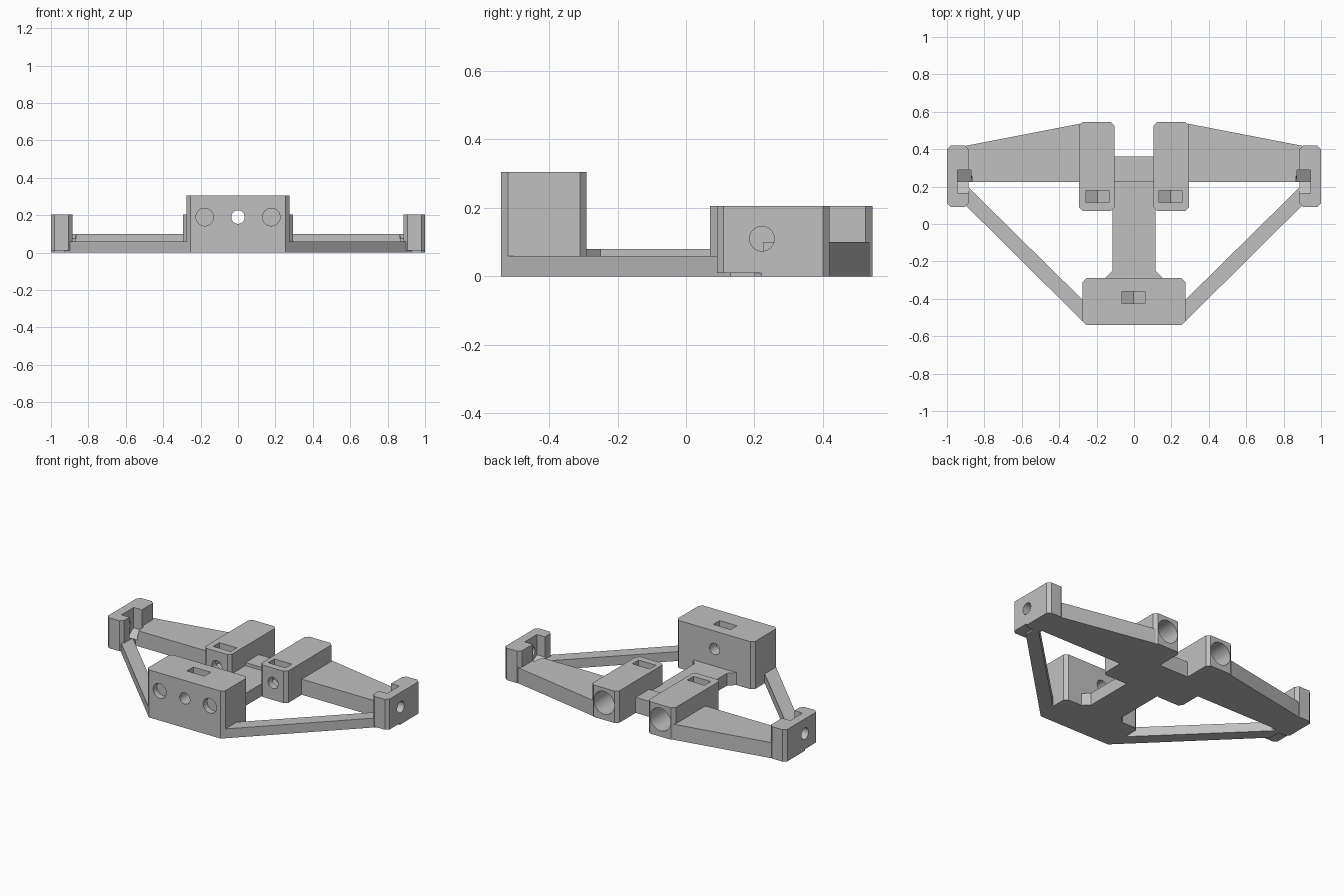
import bpy, bmesh, math
from mathutils import Vector

if "Cube" in bpy.data.objects:
    bpy.data.objects.remove(bpy.data.objects["Cube"])

grey = bpy.data.materials.new("mid_grey")
grey.diffuse_color = (0.53, 0.53, 0.53, 1)
grey.use_nodes = True
grey.node_tree.nodes["Principled BSDF"].inputs["Base Color"].default_value = grey.diffuse_color


def prism(name, outline, lo, hi, axis="z"):
    """Extrude a 2D outline along an axis."""
    def place(a, b, c):
        return {"z": (a, b, c), "y": (a, c, b), "x": (c, a, b)}[axis]
    bm = bmesh.new()
    face = bm.faces.new([bm.verts.new(place(a, b, lo)) for a, b in outline])
    ext = bmesh.ops.extrude_face_region(bm, geom=[face])
    shift = Vector(place(0, 0, hi - lo))
    bmesh.ops.translate(bm, vec=shift,
                        verts=[v for v in ext["geom"] if isinstance(v, bmesh.types.BMVert)])
    bmesh.ops.recalc_face_normals(bm, faces=bm.faces)
    mesh = bpy.data.meshes.new(name)
    bm.to_mesh(mesh)
    bm.free()
    mesh.materials.append(grey)
    ob = bpy.data.objects.new(name, mesh)
    bpy.context.collection.objects.link(ob)
    return ob


def rect(x0, x1, y0, y1, c=0.0):
    """Rectangle outline with optional chamfered corners."""
    if not c:
        return [(x0, y0), (x1, y0), (x1, y1), (x0, y1)]
    return [(x0 + c, y0), (x1 - c, y0), (x1, y0 + c), (x1, y1 - c),
            (x1 - c, y1), (x0 + c, y1), (x0, y1 - c), (x0, y0 + c)]


def hole(a, b, r, lo, hi, axis):
    pts = [(a + r * math.cos(t * math.tau / 40), b + r * math.sin(t * math.tau / 40))
           for t in range(40)]
    return prism("hole_cutter", pts, lo, hi, axis)


def nut_slot(a, c, lo, hi, axis, half=0.062):
    """Slot open at the top with a V floor that seats a hex nut."""
    d = half / math.sqrt(3)
    pts = [(a - half, 0.5), (a - half, c - d), (a, c - 2 * d), (a + half, c - d), (a + half, 0.5)]
    return prism("slot_cutter", pts, lo, hi, axis)


def cut(ob, cutters):
    bpy.context.view_layer.objects.active = ob
    for c in cutters:
        m = ob.modifiers.new("cut", "BOOLEAN")
        m.operation, m.solver, m.object = "DIFFERENCE", "EXACT", c
        bpy.ops.object.modifier_apply(modifier=m.name)


def discard(cutters):
    for c in cutters:
        bpy.data.objects.remove(c, do_unlink=True)


def smooth(ob):
    bpy.ops.object.select_all(action="DESELECT")
    ob.select_set(True)
    bpy.context.view_layer.objects.active = ob
    bpy.ops.object.shade_smooth_by_angle(angle=math.radians(25))


# Front block with through hole, two shallow pockets and a nut slot
front = prism("front_block", rect(-0.275, 0.275, -0.54, -0.29, 0.02), 0, 0.305)
cutters = [hole(0, 0.19, 0.036, -0.6, -0.2, "y"), nut_slot(-0.003, 0.19, -0.425, -0.36, "y")]
cutters += [hole(s * 0.178, 0.19, 0.047, -0.6, -0.50, "y") for s in (-1, 1)]
cut(front, cutters)
discard(cutters)
smooth(front)

# Central spine with flared foot, and the bridge between the rear blocks
prism("spine", [(-0.155, -0.295), (0.155, -0.295), (0.155, -0.29), (0.115, -0.25),
                (0.115, 0.225), (-0.115, 0.225), (-0.115, -0.25), (-0.155, -0.29)], 0, 0.08)
prism("bridge", rect(-0.108, 0.108, 0.225, 0.36), 0, 0.10)

for s, side in ((-1, "left"), (1, "right")):
    def mx(pts):
        return [(s * x, y) for x, y in pts]

    # Rear block: stepped bore along y and a nut slot
    rear = prism(side + "_rear_block", mx(rect(0.105, 0.295, 0.07, 0.545, 0.02)), 0, 0.205)
    cutters = [hole(s * 0.2, 0.11, 0.036, 0.0, 0.35, "y"),
               hole(s * 0.2, 0.11, 0.073, 0.25, 0.6, "y"),
               nut_slot(s * 0.195, 0.11, 0.115, 0.178, "y")]
    cut(rear, cutters)
    discard(cutters)
    smooth(rear)

    # Tapered wing, diagonal strut and end block share the end slot and hole
    wing = prism(side + "_wing", mx([(0.285, 0.225), (0.90, 0.225), (0.90, 0.418), (0.285, 0.537)]),
                 0, 0.10)
    strut = prism(side + "_strut", mx([(0.26, -0.535), (0.895, 0.095), (0.93, 0.13), (0.93, 0.24),
                                       (0.26, -0.42)]), 0, 0.06)
    end = prism(side + "_end_block", mx(rect(0.885, 1.0, 0.09, 0.42, 0.02)), 0.01, 0.205)
    foot = prism(side + "_end_foot", mx(rect(0.885, 1.0, 0.2, 0.42, 0.02)), 0, 0.01)
    xs = sorted((s * 0.872, s * 0.943))
    hx = sorted((s * 0.865, s * 1.05))
    cutters = [nut_slot(0.227, 0.11, xs[0], xs[1], "x"),
               hole(0.222, 0.11, 0.036, hx[0], hx[1], "x")]
    for ob in (wing, strut, end):
        cut(ob, cutters)
        smooth(ob)
    discard(cutters)
